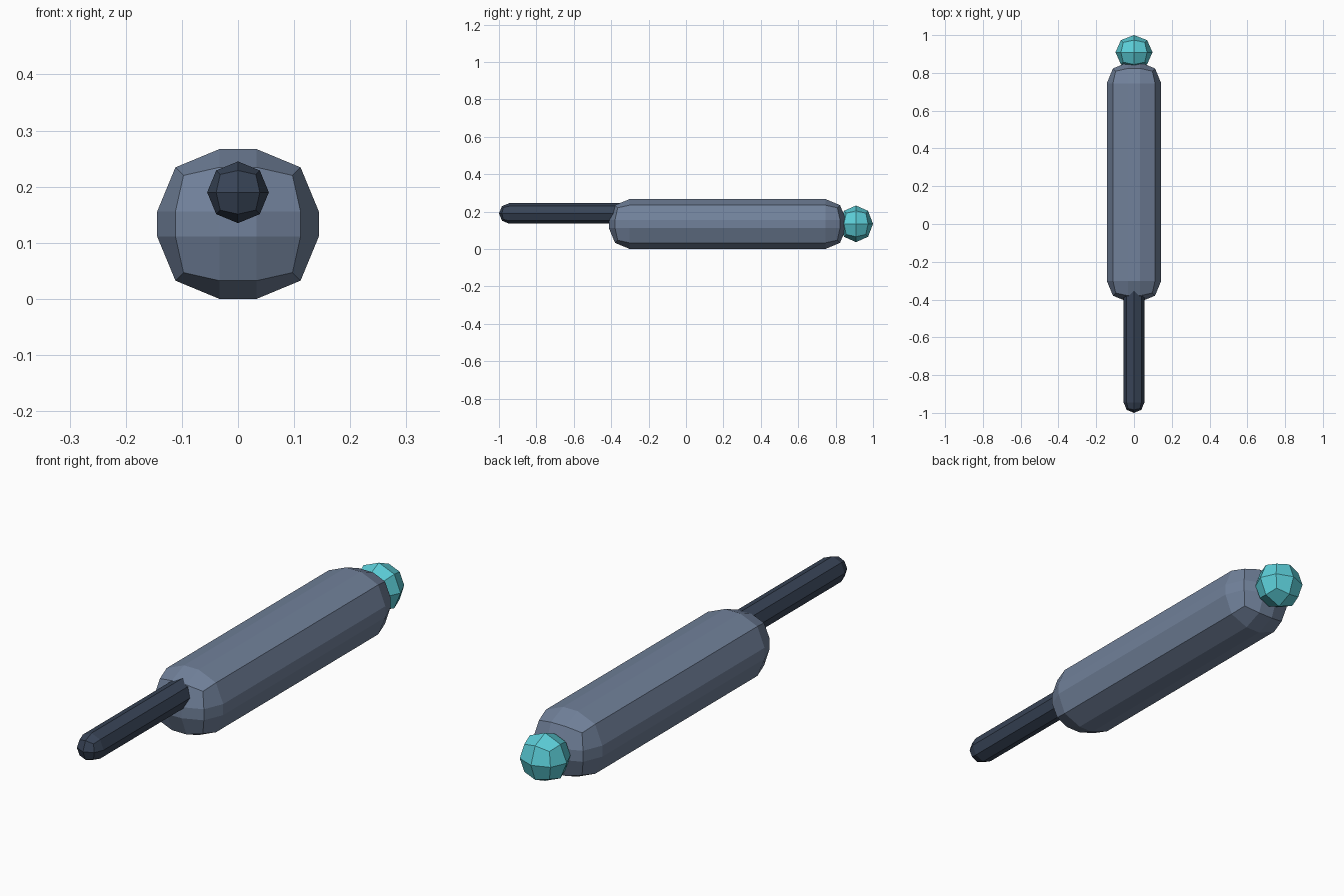
import bpy, bmesh
from mathutils import Vector

if "Cube" in bpy.data.objects:
    bpy.data.objects.remove(bpy.data.objects["Cube"])


def material(name, rgb):
    m = bpy.data.materials.new(name)
    m.diffuse_color = (*rgb, 1)
    m.use_nodes = True
    m.node_tree.nodes["Principled BSDF"].inputs["Base Color"].default_value = m.diffuse_color
    return m


def rounded_box(name, centre, core, radius, mat):
    """Low-poly rounded box: a straight core with one-facet spherical corners."""
    bm = bmesh.new()
    bmesh.ops.create_cube(bm, size=2)
    bmesh.ops.subdivide_edges(bm, edges=bm.edges[:], cuts=2, use_grid_fill=True)
    for v in bm.verts:
        sign = [1 if c > 0 else -1 for c in v.co]
        # outer grid points lean outward, inner ones only follow the core
        lean = Vector([round(c) if abs(c) > 0.5 else 0 for c in v.co]).normalized()
        v.co = [centre[i] + sign[i] * core[i] + lean[i] * radius[i] for i in range(3)]
    bmesh.ops.remove_doubles(bm, verts=bm.verts[:], dist=0.0005)
    bmesh.ops.recalc_face_normals(bm, faces=bm.faces[:])
    mesh = bpy.data.meshes.new(name)
    bm.to_mesh(mesh)
    bm.free()
    mesh.materials.append(mat)
    obj = bpy.data.objects.new(name, mesh)
    bpy.context.collection.objects.link(obj)
    return obj


steel = material("slate_grey", (0.165, 0.220, 0.325))
dark = material("dark_slate", (0.040, 0.058, 0.095))
teal = material("teal", (0.105, 0.610, 0.680))

# Main housing
rounded_box("body", (0, 0.222, 0.1335), (0.033, 0.523, 0.0225), (0.111,) * 3, steel)
# Thin front tube, running into the housing
rounded_box("barrel", (0, -0.65, 0.19), (0, 0.295, 0), (0.055,) * 3, dark)
# Coloured knob on the back
rounded_box("rear_knob", (0, 0.909, 0.1345), (0, 0, 0), (0.098, 0.091, 0.098), teal)
